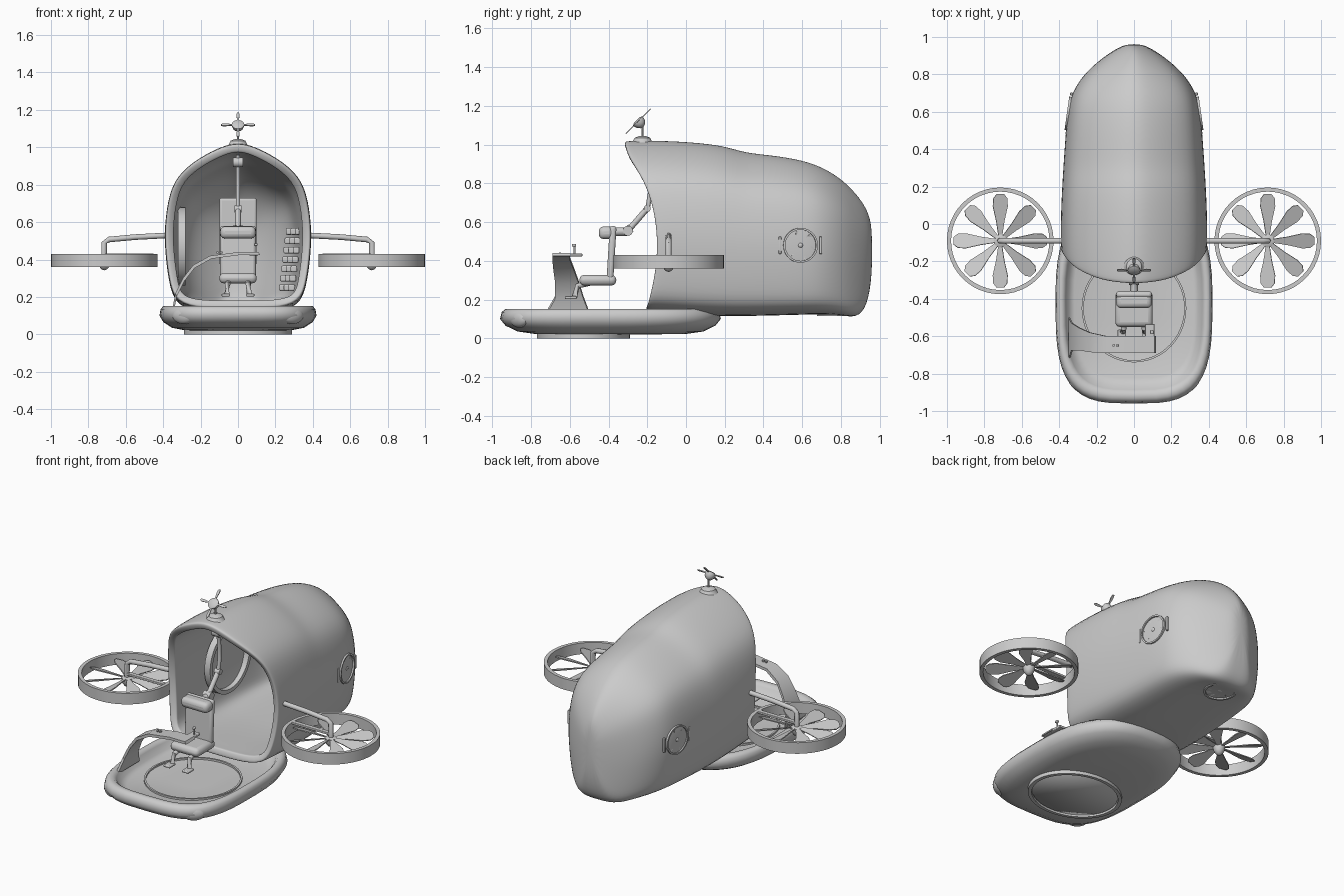
import bpy, bmesh, math
from mathutils import Matrix, Vector

if "Cube" in bpy.data.objects:
    bpy.data.objects.remove(bpy.data.objects["Cube"])

grey = bpy.data.materials.new("light grey")
grey.diffuse_color = (0.6, 0.6, 0.6, 1)
grey.use_nodes = True
grey.node_tree.nodes["Principled BSDF"].inputs["Base Color"].default_value = grey.diffuse_color


def finish(name, bm, mat=None, sub=0, solid=0, bevel=0, angle=40):
    bmesh.ops.recalc_face_normals(bm, faces=bm.faces)
    me = bpy.data.meshes.new(name)
    bm.to_mesh(me)
    bm.free()
    me.materials.append(grey)
    ob = bpy.data.objects.new(name, me)
    bpy.context.collection.objects.link(ob)
    if mat:
        ob.matrix_world = mat
    if solid:
        m = ob.modifiers.new("solid", 'SOLIDIFY')
        m.thickness, m.offset = solid, -1
    if bevel:
        m = ob.modifiers.new("bevel", 'BEVEL')
        m.width, m.segments = bevel, 3
    if sub:
        m = ob.modifiers.new("sub", 'SUBSURF')
        m.levels = m.render_levels = sub
    bpy.ops.object.select_all(action='DESELECT')
    ob.select_set(True)
    bpy.context.view_layer.objects.active = ob
    if sub:
        bpy.ops.object.shade_smooth()
    else:
        bpy.ops.object.shade_smooth_by_angle(angle=math.radians(angle))
    return ob


def loft(bm, rings, cap0=True, cap1=True, closed=False):
    vs = [[bm.verts.new(p) for p in r] for r in rings]
    n = len(vs[0])
    pairs = list(zip(vs, vs[1:])) + ([(vs[-1], vs[0])] if closed else [])
    for a, b in pairs:
        for i in range(n):
            bm.faces.new((a[i], a[(i + 1) % n], b[(i + 1) % n], b[i]))
    if cap0:
        bm.faces.new(vs[0])
    if cap1:
        bm.faces.new(vs[-1][::-1])


def box(name, c, size, rx=0, bevel=0.01):
    bm = bmesh.new()
    bmesh.ops.create_cube(bm, size=1, matrix=Matrix.Diagonal((*size, 1)))
    return finish(name, bm, Matrix.Translation(c) @ Matrix.Rotation(rx, 4, 'X'), bevel=bevel)


def tube(name, pts, r, n=12):
    bm = bmesh.new()
    pts = [Vector(p) for p in pts]
    rings = []
    for i, p in enumerate(pts):
        d = (pts[min(i + 1, len(pts) - 1)] - pts[max(i - 1, 0)]).normalized()
        u = d.cross(Vector((0, 1, 0)) if abs(d.y) < 0.5 else Vector((1, 0, 0))).normalized()
        w = d.cross(u)
        rings.append([p + r * (math.cos(a) * u + math.sin(a) * w)
                      for a in (2 * math.pi * k / n for k in range(n))])
    loft(bm, rings)
    return finish(name, bm)


def lathe(bm, prof, n=48, closed=False):
    rings = [[(r * math.cos(2 * math.pi * k / n), r * math.sin(2 * math.pi * k / n), z)
              for k in range(n)] for r, z in prof]
    loft(bm, rings, not closed, not closed, closed)


def fan(name, mat, R, h, wall, blades, hub, blade_w, pitch=0.35, tip=1.0):
    # duct ring, petal blades and pointed hub; the hub tip points to -z
    bm = bmesh.new()
    if wall:
        lathe(bm, [(R, -h / 2), (R, h / 2), (R - wall, h / 2), (R - wall, -h / 2)], closed=True)
    L = R - wall
    for k in range(blades):
        M = Matrix.Rotation(2 * math.pi * k / blades, 4, 'Z') @ Matrix.Rotation(pitch, 4, 'X')
        rings = []
        for f, w in ((0.1, .25), (0.4, .55), (0.7, 1), (0.86, .95), (0.95, .5)):
            w *= blade_w
            rings.append([M @ Vector((f * L, y, z)) for y, z in
                          ((-w, -.003), (w, -.003), (w, .003), (-w, .003))])
        loft(bm, rings)
    lathe(bm, [(hub * f, hub * z) for f, z in
               ((.05, -1.5 * tip), (.5, -1.3 * tip), (.85, -.8 * tip), (1, -.2 * tip), (1, .1), (.6, .3))], n=24)
    return finish(name, bm, mat)


# cabin shell: lofted sections, front edge follows a curved profile
half = [(0, 1), (.22, .978), (.53, .91), (.85, .8), (.965, .65), (1.01, .46), (.985, .3),
        (.94, .16), (.86, .04), (.5, 0), (0, 0)]
prof = half + [(-u, v) for u, v in half[-2:0:-1]]
edge = [(.14, -.21), (.3, -.17), (.45, -.15), (.6, -.155), (.75, -.19), (.84, -.235), (.95, -.305), (1.03, -.325)]
stations = [(0, 1.02, .14, .382), (.04, 1.025, .135, .39), (.3, 1.027, .13, .392), (.65, 1.02, .12, .39),
            (1, 1.0, .115, .384), (.3, .963, .115, .378), (.45, .95, .118, .368), (.6, .925, .122, .355),
            (.7, .89, .125, .333), (.8, .83, .12, .27), (.88, .75, .105, .18), (.935, .67, .16, .1),
            (.962, .58, .33, .04)]
rings = []
for i, (s, top, bot, w) in enumerate(stations):
    ring = []
    for u, v in prof:
        z = bot + (top - bot) * v
        t = edge[-1][1]
        for (a, p), (b, q) in zip(edge, edge[1:]):
            if z <= b:
                t = p + (q - p) * max(0, (z - a) / (b - a))
                break
        ring.append((u * w, t * (1 - s) + .2 * s if i < 5 else s, z))
    rings.append(ring)
bm = bmesh.new()
loft(bm, rings, cap0=False)
finish("cabin_shell", bm, sub=2, solid=.045)


# floor tray: superellipse rings with a raised rim and a sunken floor
def outline(k, z, n=48):
    pts = []
    for i in range(n):
        a = 2 * math.pi * i / n
        c, s = math.cos(a), math.sin(a)
        e = 2 / (3.4 if s < 0 else 2.5)
        pts.append((k * .42 * math.copysign(abs(c) ** e, c),
                    -.39 + k * .57 * math.copysign(abs(s) ** e, s), z))
    return pts


bm = bmesh.new()
loft(bm, [outline(k, z) for k, z in
          ((.3, .02), (.68, .022), (.84, .035), (.95, .065), (1, .1), (.985, .135), (.95, .152),
           (.9, .15), (.87, .135), (.83, .095), (.76, .08), (.3, .078))])
finish("floor_tray", bm, angle=60)


def ellipse_plate(name, z0, z1, rx, ry, y, inner=0):
    bm = bmesh.new()
    if inner:
        lathe(bm, [(1, z0), (1, z1), (inner, z1), (inner, z0)], closed=True)
    else:
        lathe(bm, [(.93, z0), (1, z1)])
    finish(name, bm, Matrix.Translation((0, y, 0)) @ Matrix.Diagonal((rx, ry, 1, 1)))


ellipse_plate("belly_plate", .008, .03, .28, .23, -.53)
ellipse_plate("belly_ring", 0, .03, .29, .24, -.53, .92)
ellipse_plate("floor_inset_ring", .07, .09, .28, .29, -.45, .96)

for s, side in ((-1, "left"), (1, "right")):
    # nose lamps
    bm = bmesh.new()
    bmesh.ops.create_uvsphere(bm, u_segments=24, v_segments=12, radius=1)
    finish(side + "_nose_lamp", bm, Matrix.Translation((s * .29, -.86, .1)) @
           Matrix.Rotation(s * .6, 4, 'Z') @ Matrix.Diagonal((.07, .035, .045, 1)))
    # lift fans with their bent arms
    c = Vector((s * .715, -.09, .395))
    fan(side + "_lift_fan", Matrix.Translation(c), .285, .07, .022, 8, .035, .042)
    tube(side + "_fan_arm", [(s * .36, -.09, .53), (s * .55, -.09, .52), (s * .69, -.09, .507),
                             (s * .715, -.09, .49), (s * .717, -.09, .39)], .015)
    box(side + "_fan_strut", c + Vector((-s * .13, 0, .03)), (.27, .028, .014), bevel=.003)
    # side thruster set into the rear flank
    M = Matrix.Translation((s * .344, .59, .48)) @ Matrix.Rotation(s * .14, 4, 'Z') \
        @ Matrix.Rotation(-s * math.pi / 2, 4, 'Y')
    fan(side + "_thruster", M, .09, .03, .01, 6, .016, .026, .2, .6)
    for k in (-1, 1):
        box(side + "_thruster_vent", (s * (.346 - k * .012), .59 + k * .105, .48), (.016, .014, .09), bevel=.004)

# rear belly fan
fan("belly_fan", Matrix.Translation((0, .77, .13)), .095, .03, .012, 10, .02, .022, .3, .4)

# roof rotor on its dome and mast
bm = bmesh.new()
lathe(bm, [(.07, 0), (.05, .015), (.04, .035), (.015, .045)], n=32)
finish("roof_dome", bm, Matrix.Translation((0, -.225, 1.0)))
tube("roof_mast", [(0, -.225, 1.03), (0, -.225, 1.12)], .005)
fan("roof_rotor", Matrix.Translation((0, -.247, 1.12)) @ Matrix.Rotation(math.pi / 4, 4, 'X'),
    .095, .01, 0, 4, .033, .008, 0, .8)

# seat with headrest, leg rest and foot pegs
box("seat_back", (0, -.385, .43), (.19, .035, .3), rx=-.06, bevel=.015)
box("headrest", (0, -.41, .545), (.19, .08, .065), bevel=.025)
box("seat_pan", (0, -.455, .3), (.2, .19, .055), bevel=.025)
for s in (-1, 1):
    tube("leg_rest", [(s * .05, -.5, .285), (s * .055, -.56, .27), (s * .06, -.575, .215)], .015)
    box("foot_peg", (s * .065, -.595, .21), (.045, .06, .015), bevel=.005)

# jointed seat arm hanging from the roof
tube("seat_arm_lower", [(0, -.38, .55), (0, -.31, .55), (0, -.285, .57)], .022)
tube("seat_arm_middle", [(0, -.3, .555), (0, -.2, .67)], .015)
tube("seat_arm_upper", [(0, -.2, .66), (0, -.185, .75), (0, -.19, .86), (0, -.21, .96)], .012)
for y, z, r in ((-.3, .555, .026), (-.2, .67, .018), (-.205, .92, .026)):
    tube("arm_joint", [(-r, y, z), (r, y, z)], r, 20)

# curved console rising from the tray rim to a desk
strip = [(-.35, .14, -.72, -.5), (-.335, .22, -.675, -.53), (-.295, .3, -.675, -.555), (-.24, .37, -.685, -.58),
         (-.15, .42, -.69, -.6), (0, .44, -.69, -.6), (.11, .44, -.69, -.6)]
bm = bmesh.new()
loft(bm, [[(x, a, z), (x, b, z), (x + .008, b, z - .016), (x + .008, a, z - .016)] for x, z, a, b in strip])
finish("console", bm, angle=35)
box("control_pad", (.085, -.61, .43), (.05, .15, .015), bevel=.004)
tube("joystick", [(.095, -.575, .435), (.095, -.575, .475)], .005)
box("joystick_grip", (.095, -.578, .48), (.018, .022, .014), bevel=.005)
for x in (-.11, -.09):
    box("console_button", (x, -.65, .437), (.012, .012, .012), bevel=.002)

# ring window on the left inner wall, rear panel, slatted rack on the right
bm = bmesh.new()
lathe(bm, [(.21, -.02), (.21, .02), (.185, .02), (.185, -.02)], closed=True)
finish("wall_ring", bm, Matrix.Translation((-.3, .33, .47)) @ Matrix.Rotation(math.pi / 2, 4, 'Y'))
box("rear_panel", (0, .66, .55), (.2, .03, .36), bevel=.014)
for i in range(7):
    z = .25 + i * .05
    for j in range(3):
        box("wall_rack_cell", (.305 - j * .025 + .006 * (i - 3), .4 + j * .075, z), (.035, .06, .035), bevel=.008)
